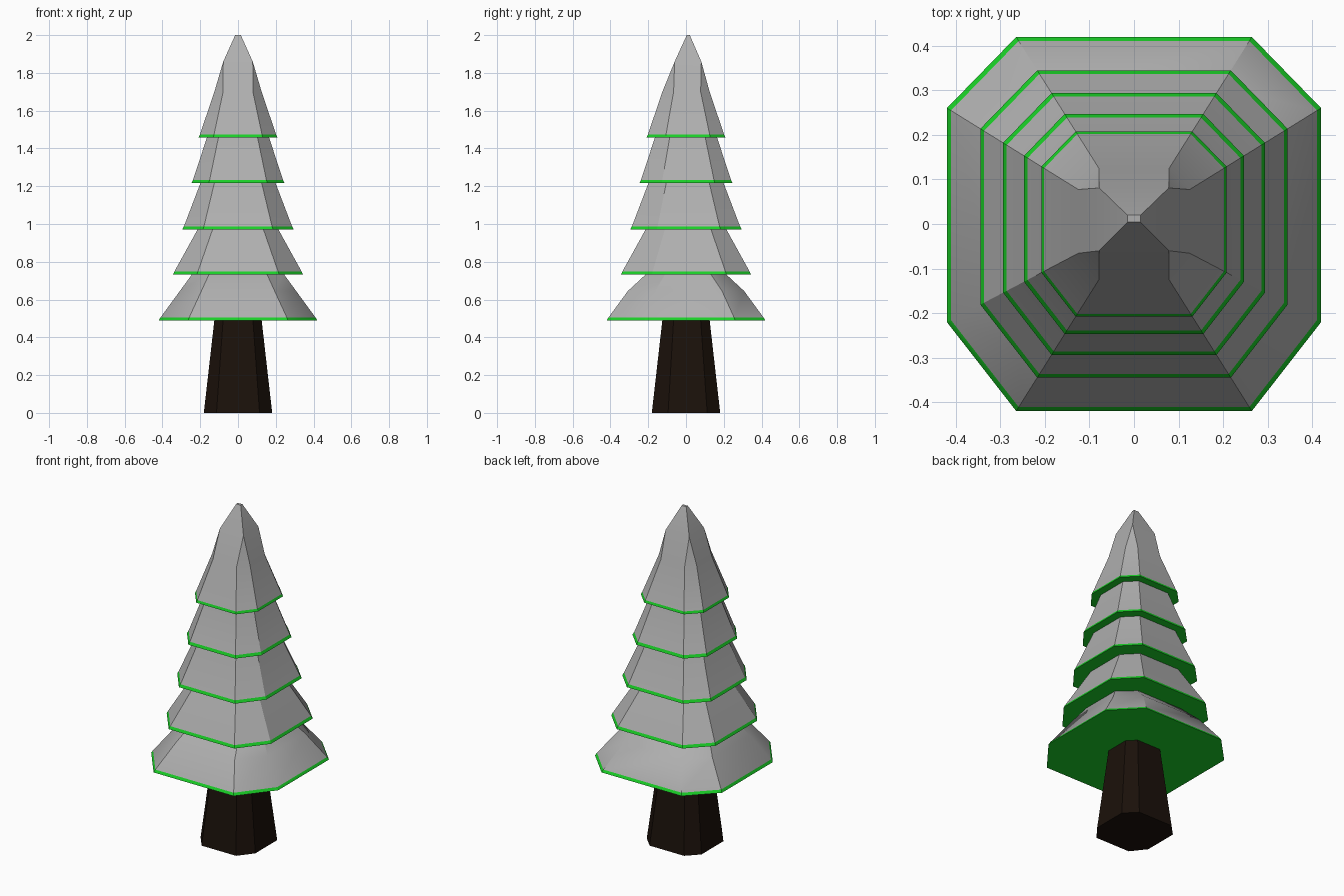
import bpy, bmesh, math

if "Cube" in bpy.data.objects:
    bpy.data.objects.remove(bpy.data.objects["Cube"])


def material(name, rgb):
    m = bpy.data.materials.new(name)
    m.diffuse_color = (*rgb, 1)
    m.use_nodes = True
    m.node_tree.nodes["Principled BSDF"].inputs["Base Color"].default_value = m.diffuse_color
    return m


GREEN = material("needles", (0.01, 0.63, 0.02))
BARK = material("bark", (0.0105, 0.0055, 0.003))
SNOW = material("snow", (0.43, 0.43, 0.43))


def octagon(rx, ry, z):
    """Uneven octagon shared by every ring of the tree."""
    a, b, c = 0.63, 0.62, -0.525
    pts = [(a, 1), (-a, 1), (-1, b), (-1, c), (-a, -1), (a, -1), (1, c), (1, b)]
    return [(x * rx, y * ry, z) for x, y in pts]


def square(x, y0, y1, z):
    """Square ring with doubled corners, so it lofts onto an octagon."""
    return [(x, y1, z), (-x, y1, z), (-x, y1, z), (-x, y0, z),
            (-x, y0, z), (x, y0, z), (x, y0, z), (x, y1, z)]


def loft(name, rings, mats, green_rows=0):
    bm = bmesh.new()
    rows = [[bm.verts.new(p) for p in r] for r in rings]
    bm.faces.new(rows[0][::-1])
    for k in range(len(rows) - 1):
        lo, hi = rows[k], rows[k + 1]
        for i in range(8):
            j = (i + 1) % 8
            f = bm.faces.new((lo[i], lo[j], hi[j], hi[i]))
            f.material_index = 0 if k < green_rows else len(mats) - 1
    top = bm.faces.new(rows[-1])
    top.material_index = len(mats) - 1
    bmesh.ops.remove_doubles(bm, verts=bm.verts, dist=0.0005)
    bmesh.ops.recalc_face_normals(bm, faces=bm.faces)
    me = bpy.data.meshes.new(name)
    bm.to_mesh(me)
    bm.free()
    for m in mats:
        me.materials.append(m)
    ob = bpy.data.objects.new(name, me)
    bpy.context.collection.objects.link(ob)
    # Soften only the shallow bends
    bpy.ops.object.select_all(action='DESELECT')
    ob.select_set(True)
    bpy.context.view_layer.objects.active = ob
    bpy.ops.object.shade_smooth_by_angle(angle=math.radians(30))
    return ob


# Tapered trunk
loft("trunk", [octagon(0.181, 0.181, 0), octagon(0.123, 0.123, 0.51)], [BARK])

# Lowest tier, bent over at the front and back
loft("branch_tier_1",
     [octagon(0.42, 0.42, 0.489), octagon(0.411, 0.411, 0.504),
      octagon(0.308, 0.308, 0.645), octagon(0.235, 0.2, 0.745)],
     [GREEN, SNOW], 1)

# Straight middle tiers: bottom height, bottom radius, top radius
for n, (z, r, t) in enumerate([(0.732, 0.345, 0.205), (0.972, 0.294, 0.195),
                               (1.216, 0.247, 0.16)], 2):
    loft(f"branch_tier_{n}",
         [octagon(r, r, z), octagon(r - 0.008, r - 0.008, z + 0.016),
          octagon(t, t, z + 0.255)],
         [GREEN, SNOW], 1)

# Top tier: octagon narrowing to a square and a blunt tip
loft("treetop",
     [octagon(0.208, 0.208, 1.459), octagon(0.202, 0.202, 1.473),
      octagon(0.125, 0.125, 1.7), square(0.078, -0.06, 0.081, 1.86),
      square(0.015, 0.004, 0.02, 2.0)],
     [GREEN, SNOW], 1)
